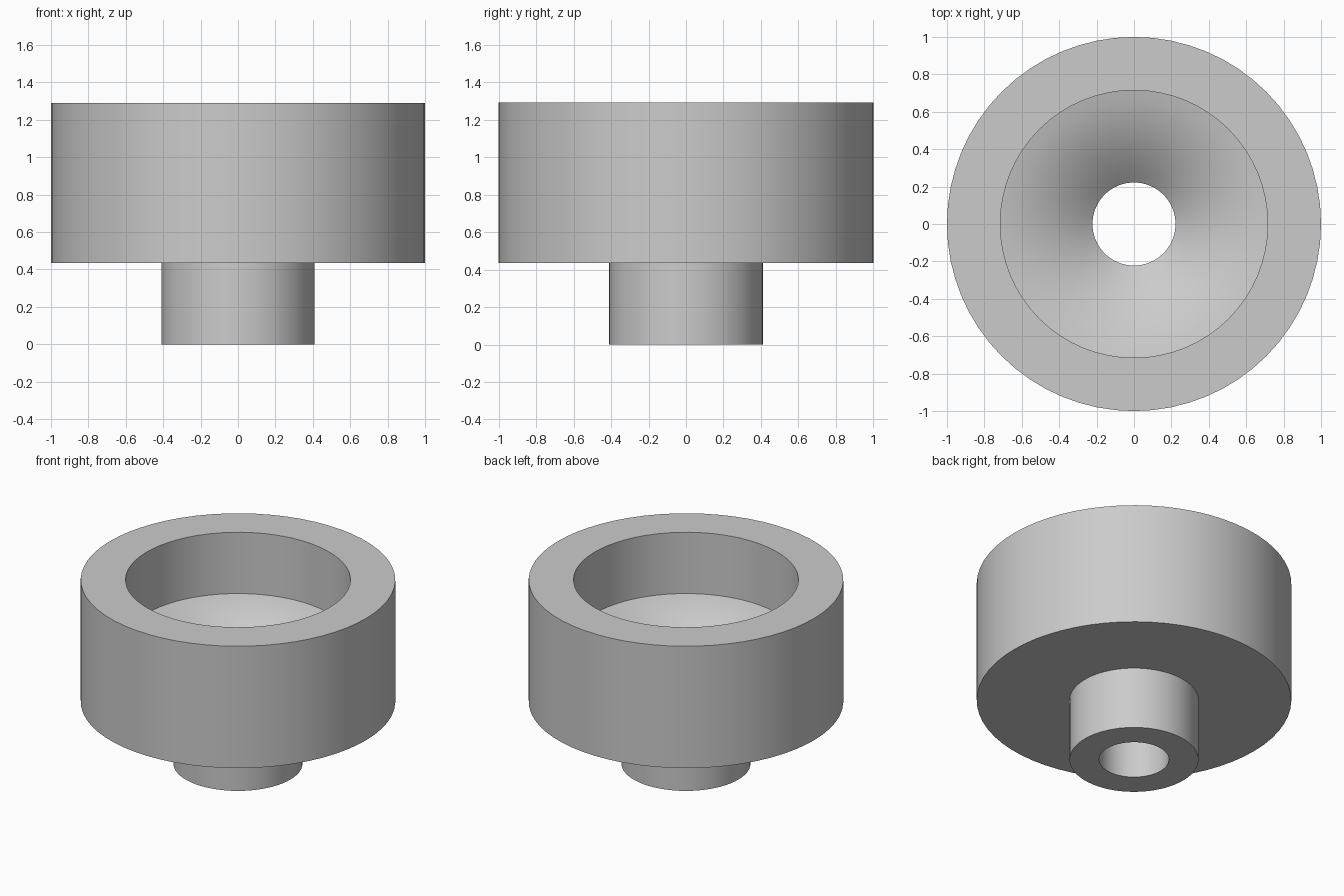
import bpy, bmesh, math

default = bpy.data.objects.get("Cube")
if default:
    bpy.data.objects.remove(default, do_unlink=True)

SEGMENTS = 64
HOLE, BORE, NECK, BODY = 0.222, 0.715, 0.41, 1.0
STEP, FLOOR_IN, FLOOR_OUT, TOP = 0.435, 0.61, 0.86, 1.29

# Plain grey material
grey = bpy.data.materials.new("plain grey")
grey.use_nodes = True
colour = (0.6, 0.6, 0.6, 1)
grey.diffuse_color = colour
grey.node_tree.nodes["Principled BSDF"].inputs["Base Color"].default_value = colour


def lathe(name, profile):
    """Revolve a closed (radius, height) outline about z."""
    bm = bmesh.new()
    rings = []
    for i in range(SEGMENTS):
        a = math.tau * i / SEGMENTS
        rings.append([bm.verts.new((r * math.cos(a), r * math.sin(a), z))
                      for r, z in profile])
    n = len(profile)
    for i in range(SEGMENTS):
        here, there = rings[i], rings[(i + 1) % SEGMENTS]
        for j in range(n):
            k = (j + 1) % n
            bm.faces.new((here[j], there[j], there[k], here[k]))
    bmesh.ops.recalc_face_normals(bm, faces=bm.faces)
    mesh = bpy.data.meshes.new(name)
    bm.to_mesh(mesh)
    bm.free()
    mesh.materials.append(grey)
    obj = bpy.data.objects.new(name, mesh)
    bpy.context.collection.objects.link(obj)
    return obj


# Gently flared floor running down from the wide bore to the through hole
flare = []
for i in range(9):
    t = i / 8
    drop = 0.35 * t + 0.65 * t * t
    flare.append((BORE + (HOLE - BORE) * t,
                  FLOOR_OUT + (FLOOR_IN - FLOOR_OUT) * drop))

# Stepped outside, wide bore, flared floor and through hole
outline = [(HOLE, 0), (NECK, 0), (NECK, STEP), (BODY, STEP),
           (BODY, TOP), (BORE, TOP)] + flare
cup = lathe("stepped_cup", outline)

bpy.ops.object.select_all(action='DESELECT')
cup.select_set(True)
bpy.context.view_layer.objects.active = cup
bpy.ops.object.shade_smooth_by_angle(angle=math.radians(30))
